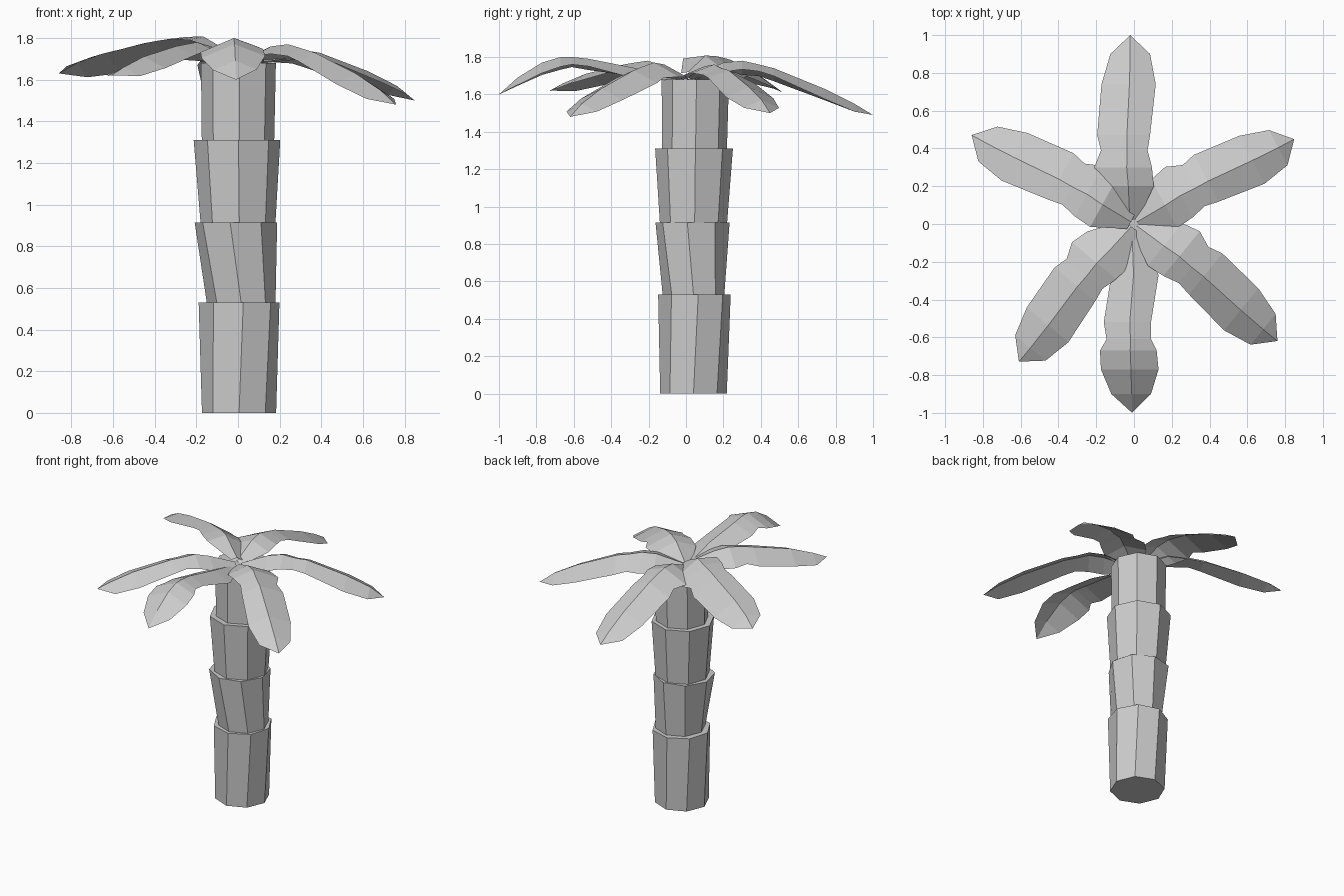
import bpy, bmesh
from math import sin, cos, radians
from mathutils import Matrix, Vector

cube = bpy.data.objects.get("Cube")
if cube:
    bpy.data.objects.remove(cube)

GREY = (0.6, 0.6, 0.6, 1)
mat = bpy.data.materials.new("plain grey")
mat.use_nodes = True
mat.diffuse_color = GREY
mat.node_tree.nodes["Principled BSDF"].inputs["Base Color"].default_value = GREY


def finish(name, bm):
    bmesh.ops.recalc_face_normals(bm, faces=bm.faces)
    mesh = bpy.data.meshes.new(name)
    bm.to_mesh(mesh)
    bm.free()
    mesh.materials.append(mat)
    obj = bpy.data.objects.new(name, mesh)
    bpy.context.collection.objects.link(obj)
    return obj


def trunk(name, rings, sides=8):
    """Loft of octagonal rings: centre x, centre y, height, radius, twist."""
    bm = bmesh.new()
    loops = []
    for x, y, z, radius, twist in rings:
        angles = [radians(360 * i / sides + twist) for i in range(sides)]
        loops.append([bm.verts.new((x + radius * cos(a), y + radius * sin(a), z))
                      for a in angles])
    for low, high in zip(loops, loops[1:]):
        for i in range(sides):
            j = (i + 1) % sides
            bm.faces.new((low[i], low[j], high[j], high[i]))
    bm.faces.new(loops[0])
    bm.faces.new(loops[-1])
    return finish(name, bm)


# Trunk of four flaring sections, each ending in a ledge
trunk("trunk", [
    (0.005, 0.04, 0, 0.178, 0), (0.005, 0.045, 0.53, 0.195, 6),
    (0.015, 0.04, 0.53, 0.165, 0), (-0.01, 0.035, 0.915, 0.2, -8),
    (0, 0.04, 0.915, 0.18, 2), (-0.005, 0.043, 1.31, 0.208, 2),
    (0, 0.045, 1.31, 0.174, 2), (0.002, 0.05, 1.68, 0.18, 2),
])

# Frond outlines: distance along the rib, wide side, narrow side
OUTLINE = [(0.02, 0.05, 0.04), (0.2, 0.165, 0.125), (0.3, 0.19, 0.115),
           (0.39, 0.155, 0.092), (0.47, 0.175, 0.105), (0.74, 0.152, 0.135),
           (0.9, 0.105, 0.105), (1, 0, 0)]
FRONT_OUTLINE = [(0.05, 0.04, 0.04), (0.27, 0.11, 0.14), (0.52, 0.15, 0.1),
                 (0.61, 0.135, 0.1), (0.67, 0.17, 0.13), (0.77, 0.165, 0.14),
                 (0.9, 0.11, 0.1), (1, 0, 0)]


def frond(name, angle, length, heights, outline=OUTLINE, mirror=1, roll=0, shift=0):
    """Folded leaf with a raised rib; the wide side is on the left unless mirrored."""
    bm = bmesh.new()
    rows = []
    for (along, wide, narrow), z in zip(outline, heights):
        r = along * length
        rib = mirror * (wide - narrow) / 4
        points = [(mirror * wide, 0.4 * wide), (rib, 0), (-mirror * narrow, 0.4 * narrow)]
        if wide == 0:
            points = points[:1]
        rows.append([bm.verts.new((r, s, z - drop + roll * s)) for s, drop in points])
    for a, b in zip(rows, rows[1:]):
        for k in range(2):
            if len(b) == 1:
                bm.faces.new((a[k], b[0], a[k + 1]))
            else:
                bm.faces.new((a[k], b[k], b[k + 1], a[k + 1]))
    turn = Matrix.Translation(Vector((shift, 0, 0))) @ Matrix.Rotation(radians(angle), 4, "Z")
    bm.transform(turn)
    return finish(name, bm)


# Six drooping fronds around the crown
frond("back_frond", 90, 1, [1.69, 1.77, 1.78, 1.76, 1.74, 1.63, 1.55, 1.49], shift=-0.02)
frond("back_right_frond", 151.3, 0.98, [1.72, 1.81, 1.81, 1.8, 1.79, 1.73, 1.68, 1.63],
      mirror=-1, roll=0.25)
frond("front_right_frond", -129.9, 0.95, [1.7, 1.76, 1.78, 1.77, 1.76, 1.71, 1.66, 1.62],
      mirror=-1)
frond("front_frond", -90, 1, [1.69, 1.74, 1.79, 1.8, 1.8, 1.77, 1.69, 1.6],
      outline=FRONT_OUTLINE, mirror=-1, shift=-0.01)
frond("front_left_frond", -39.2, 0.98, [1.69, 1.76, 1.77, 1.75, 1.73, 1.63, 1.55, 1.48])
frond("back_left_frond", 27.9, 0.96, [1.69, 1.75, 1.76, 1.74, 1.73, 1.64, 1.57, 1.5])
